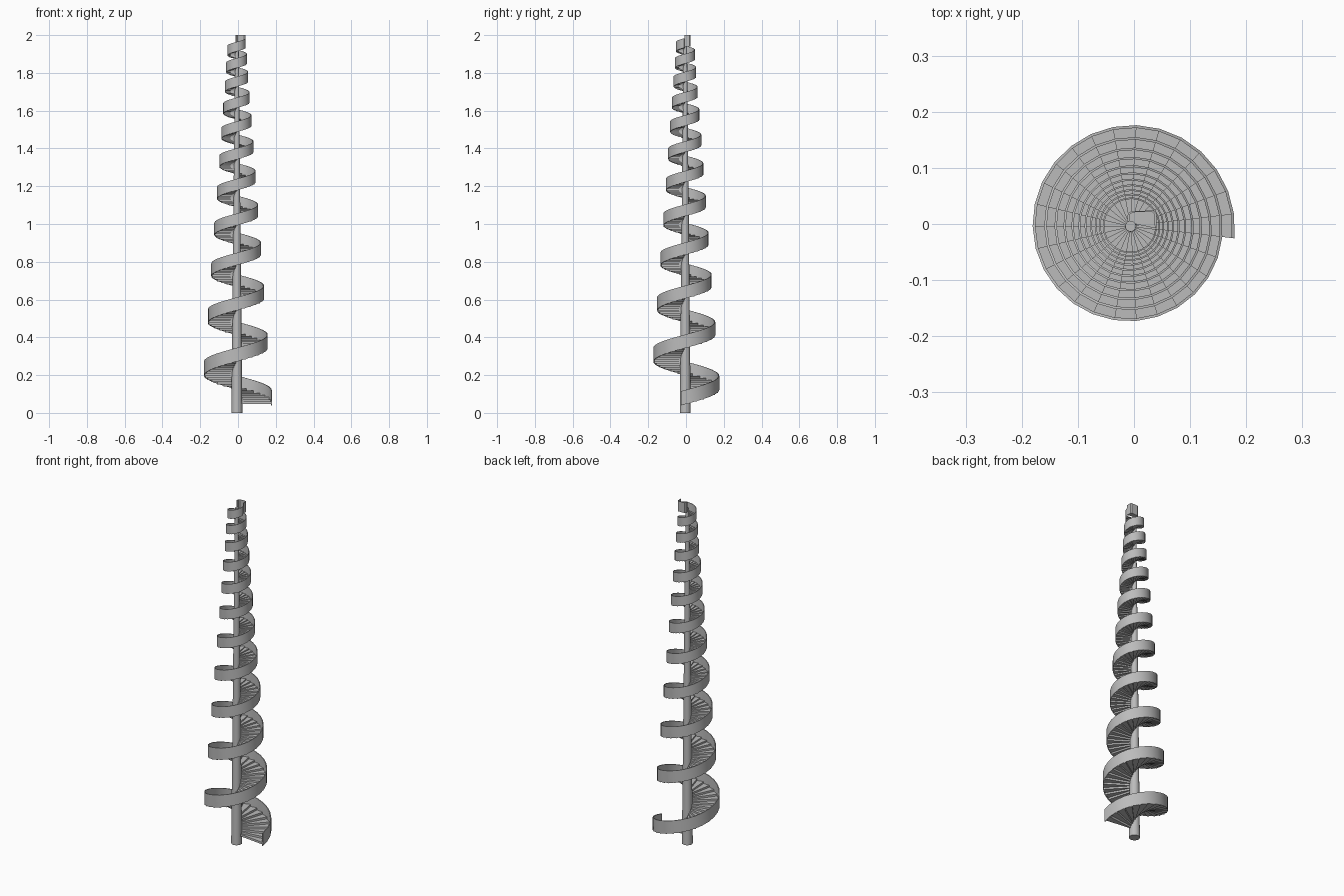
import bpy, math
from mathutils import Vector

cube = bpy.data.objects.get("Cube")
if cube:
    bpy.data.objects.remove(cube, do_unlink=True)

grey = bpy.data.materials.new("plain grey")
grey.use_nodes = True
grey.diffuse_color = (0.5, 0.5, 0.5, 1)
grey.node_tree.nodes["Principled BSDF"].inputs["Base Color"].default_value = (0.5, 0.5, 0.5, 1)

AXIS = Vector((-0.006, -0.004, 0))
STEPS_PER_TURN = 27
TURNS = 11
DECAY = 0.882          # shrink factor of the spiral per turn
RADIUS = 0.186
BASE_Z = 0.048
REACH = 2.52           # height at which the spiral would close to a point


def scale_at(turn):
    return DECAY ** turn


def height_at(turn):
    return BASE_Z + REACH * (1 - scale_at(turn))


def polar(radius, turn, z):
    a = turn * math.tau
    return AXIS + Vector((radius * math.cos(a), radius * math.sin(a), z))


def make_object(name, verts, faces, smooth=False):
    mesh = bpy.data.meshes.new(name)
    mesh.from_pydata(verts, [], faces)
    mesh.materials.append(grey)
    obj = bpy.data.objects.new(name, mesh)
    bpy.context.collection.objects.link(obj)
    bpy.ops.object.select_all(action='DESELECT')
    obj.select_set(True)
    bpy.context.view_layer.objects.active = obj
    bpy.ops.object.mode_set(mode='EDIT')
    bpy.ops.mesh.select_all(action='SELECT')
    bpy.ops.mesh.normals_make_consistent(inside=False)
    bpy.ops.object.mode_set(mode='OBJECT')
    if smooth:
        bpy.ops.object.shade_smooth_by_angle(angle=math.radians(35))
    return obj


def sweep(name, sections, smooth=True):
    """Join four-cornered cross-sections into a capped strip."""
    verts = [p for s in sections for p in s]
    faces = [(0, 1, 2, 3), tuple(len(verts) - k for k in (1, 2, 3, 4))]
    for i in range(len(sections) - 1):
        a = 4 * i
        for k in range(4):
            n = (k + 1) % 4
            faces.append((a + k, a + n, a + 4 + n, a + 4 + k))
    return make_object(name, verts, faces, smooth)


# Tapered central column
bpy.ops.mesh.primitive_cone_add(vertices=20, radius1=0.029, radius2=0.0095,
                                depth=1.96, location=AXIS + Vector((0, 0, 0.98)))
column = bpy.context.object
column.name = "central_column"
column.data.materials.append(grey)
bpy.ops.object.shade_smooth_by_angle(angle=math.radians(35))

# Wedge treads, shrinking as they climb
count = STEPS_PER_TURN * TURNS
half = 0.5 / STEPS_PER_TURN
verts, faces = [], []
for i in range(count):
    turn = i / STEPS_PER_TURN
    s = scale_at(turn)
    z = height_at(turn)
    rise = height_at(turn + 2 * half) - z
    b = len(verts)
    for level in (z, z + rise * 1.05):
        for radius, side in ((0.02, -1), (RADIUS - 0.002, -1), (RADIUS - 0.002, 1), (0.02, 1)):
            verts.append(polar(radius * s, turn + side * half, level))
    faces += [(b, b + 3, b + 2, b + 1), (b + 4, b + 5, b + 6, b + 7)]
    faces += [(b + k, b + (k + 1) % 4, b + 4 + (k + 1) % 4, b + 4 + k) for k in range(4)]
make_object("treads", verts, faces)

# Solid spiral balustrade around the outer ends of the treads
sections = []
for i in range(count + 1):
    turn = i / STEPS_PER_TURN - half
    s = scale_at(turn)
    z = height_at(turn) - 0.002 * s
    top = z + 0.042 + 0.033 * s
    outer = RADIUS * s
    inner = outer - 0.005 * (0.4 + 0.6 * s)
    sections.append([polar(inner, turn, z), polar(outer, turn, z),
                     polar(outer, turn, top), polar(inner, turn, top)])
sweep("spiral_balustrade", sections)

# Small landing at the top with a wrapped parapet
path = [Vector(p) for p in ((0.04, -0.008), (0.04, 0.018), (0.035, 0.024),
                            (-0.005, 0.023), (-0.011, 0.018), (-0.012, 0.003))]
centre = Vector((0.014, 0.008))
low, floor_top, high = 1.94, 1.953, 2.0
sections = []
for p in path:
    q = p + (centre - p).normalized() * 0.0035
    sections.append([Vector((*q, low)), Vector((*p, low)),
                     Vector((*p, high)), Vector((*q, high))])
sweep("landing_parapet", sections)

n = len(path)
verts = [Vector((*p, z)) for z in (low, floor_top) for p in path]
faces = [tuple(range(n)), tuple(range(n, 2 * n))]
faces += [(k, (k + 1) % n, n + (k + 1) % n, n + k) for k in range(n)]
make_object("landing_floor", verts, faces)
